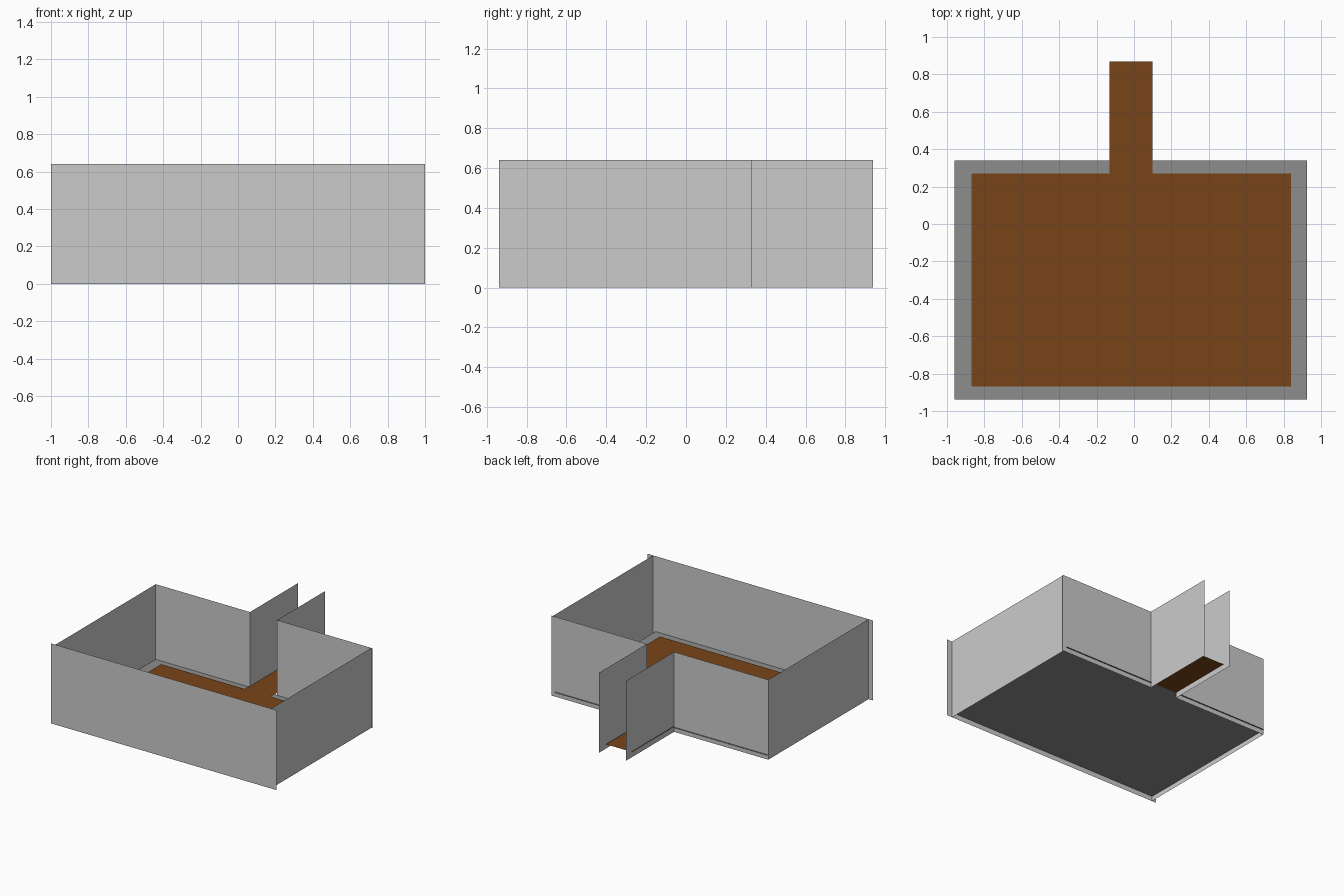
import bpy
import bmesh

if "Cube" in bpy.data.objects:
    bpy.data.objects.remove(bpy.data.objects["Cube"])


def sheet(name, corners, colour=None):
    """One flat single-sided polygon."""
    bm = bmesh.new()
    bm.faces.new([bm.verts.new(c) for c in corners])
    mesh = bpy.data.meshes.new(name)
    bm.to_mesh(mesh)
    bm.free()
    obj = bpy.data.objects.new(name, mesh)
    bpy.context.collection.objects.link(obj)
    if colour:
        mat = bpy.data.materials.new(name + "_colour")
        mat.diffuse_color = colour
        mat.use_nodes = True
        mat.node_tree.nodes["Principled BSDF"].inputs["Base Color"].default_value = mat.diffuse_color
        mesh.materials.append(mat)
    return obj


def wall(name, start, end, height=0.64):
    """Thin upright wall between two ground points."""
    (x0, y0), (x1, y1) = start, end
    return sheet(name, [(x0, y0, 0), (x1, y1, 0), (x1, y1, height), (x0, y0, height)])


FRONT, BACK, END = -0.94, 0.33, 0.94
LEFT, RIGHT = -0.96, 0.95
HALL_L, HALL_R = -0.125, 0.115

# Room walls, with an opening in the back for the hallway
wall("front_wall", (-1, FRONT), (1, FRONT))
wall("right_wall", (RIGHT, FRONT), (RIGHT, BACK))
wall("left_wall", (LEFT, BACK), (LEFT, FRONT))
wall("back_wall_right", (RIGHT + 0.01, BACK), (HALL_R, BACK))
wall("back_wall_left", (HALL_L, BACK), (LEFT, BACK))

# Hallway walls
wall("hall_wall_right", (HALL_R, BACK), (HALL_R, END))
wall("hall_wall_left", (HALL_L, END), (HALL_L, BACK))

# Grey floor, slightly above the wall bottoms
z = 0.038
sheet("floor", [(-0.96, -0.937, z), (0.925, -0.937, z), (0.925, 0.34, z), (-0.96, 0.34, z)],
      (0.27, 0.27, 0.27, 1))

# Brown carpets for room and hallway
BROWN = (0.19, 0.06, 0.009, 1)
z = 0.046
outline = [(-0.87, -0.87), (0.84, -0.87), (0.84, 0.27), (0.10, 0.27),
           (0.10, 0.87), (-0.13, 0.87), (-0.13, 0.27), (-0.87, 0.27)]
sheet("carpet", [(x, y, z) for x, y in outline], BROWN)
